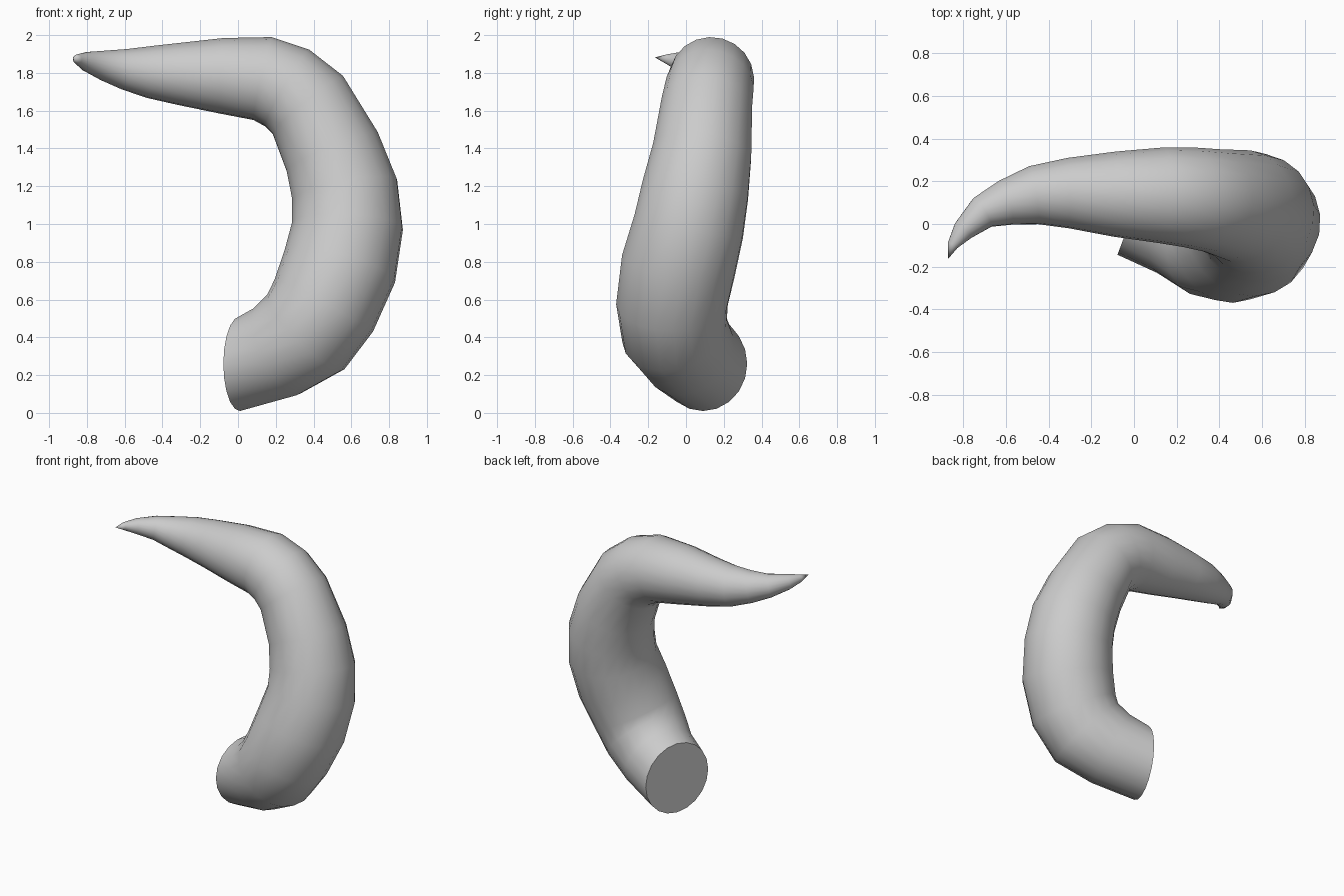
import bpy, bmesh, math
from mathutils import Vector

if "Cube" in bpy.data.objects:
    bpy.data.objects.remove(bpy.data.objects["Cube"])

# Spine of the horn: x, y, z, radius
SPINE = [
    (0.01, 0.09, 0.26, 0.25),
    (0.21, 0.01, 0.33, 0.26),
    (0.36, -0.06, 0.43, 0.285),
    (0.455, -0.075, 0.57, 0.295),
    (0.54, -0.04, 0.78, 0.305),
    (0.58, 0.015, 0.99, 0.295),
    (0.565, 0.05, 1.18, 0.285),
    (0.50, 0.085, 1.38, 0.265),
    (0.37, 0.11, 1.63, 0.243),
    (0.26, 0.125, 1.72, 0.235),
    (0.13, 0.135, 1.77, 0.225),
    (-0.09, 0.14, 1.785, 0.20),
    (-0.31, 0.145, 1.795, 0.165),
    (-0.47, 0.135, 1.805, 0.138),
    (-0.60, 0.10, 1.82, 0.108),
    (-0.71, 0.055, 1.84, 0.08),
    (-0.80, -0.03, 1.86, 0.052),
    (-0.85, -0.10, 1.873, 0.026),
]
TIP = Vector((-0.873, -0.165, 1.882))
SIDES = 20

centres = [Vector(p[:3]) for p in SPINE]
path = centres + [TIP]
bm = bmesh.new()
rings = []
tangent = Vector((0.936, -0.35, 0.0)).normalized()
side = Vector((0, 0, 1))

# Rings carried along the spine without twisting
for i, (c, p) in enumerate(zip(centres, SPINE)):
    if i:
        new = ((path[i + 1] - c).normalized() + (c - path[i - 1]).normalized()).normalized()
        side = tangent.rotation_difference(new) @ side
        tangent = new
    side = (side - tangent * side.dot(tangent)).normalized()
    other = tangent.cross(side)
    rings.append([bm.verts.new(c + p[3] * (math.cos(a) * side + math.sin(a) * other))
                  for a in (2 * math.pi * k / SIDES for k in range(SIDES))])

# Skin, pointed tip and flat base
for lower, upper in zip(rings, rings[1:]):
    for k in range(SIDES):
        n = (k + 1) % SIDES
        bm.faces.new((lower[k], lower[n], upper[n], upper[k]))
tip = bm.verts.new(TIP)
for k in range(SIDES):
    bm.faces.new((rings[-1][k], rings[-1][(k + 1) % SIDES], tip))
bm.faces.new(rings[0][::-1])
bmesh.ops.recalc_face_normals(bm, faces=bm.faces)

mesh = bpy.data.meshes.new("horn")
bm.to_mesh(mesh)
bm.free()
horn = bpy.data.objects.new("horn", mesh)
bpy.context.collection.objects.link(horn)
bpy.context.view_layer.objects.active = horn
horn.select_set(True)
bpy.ops.object.shade_smooth_by_angle(angle=math.radians(50))
